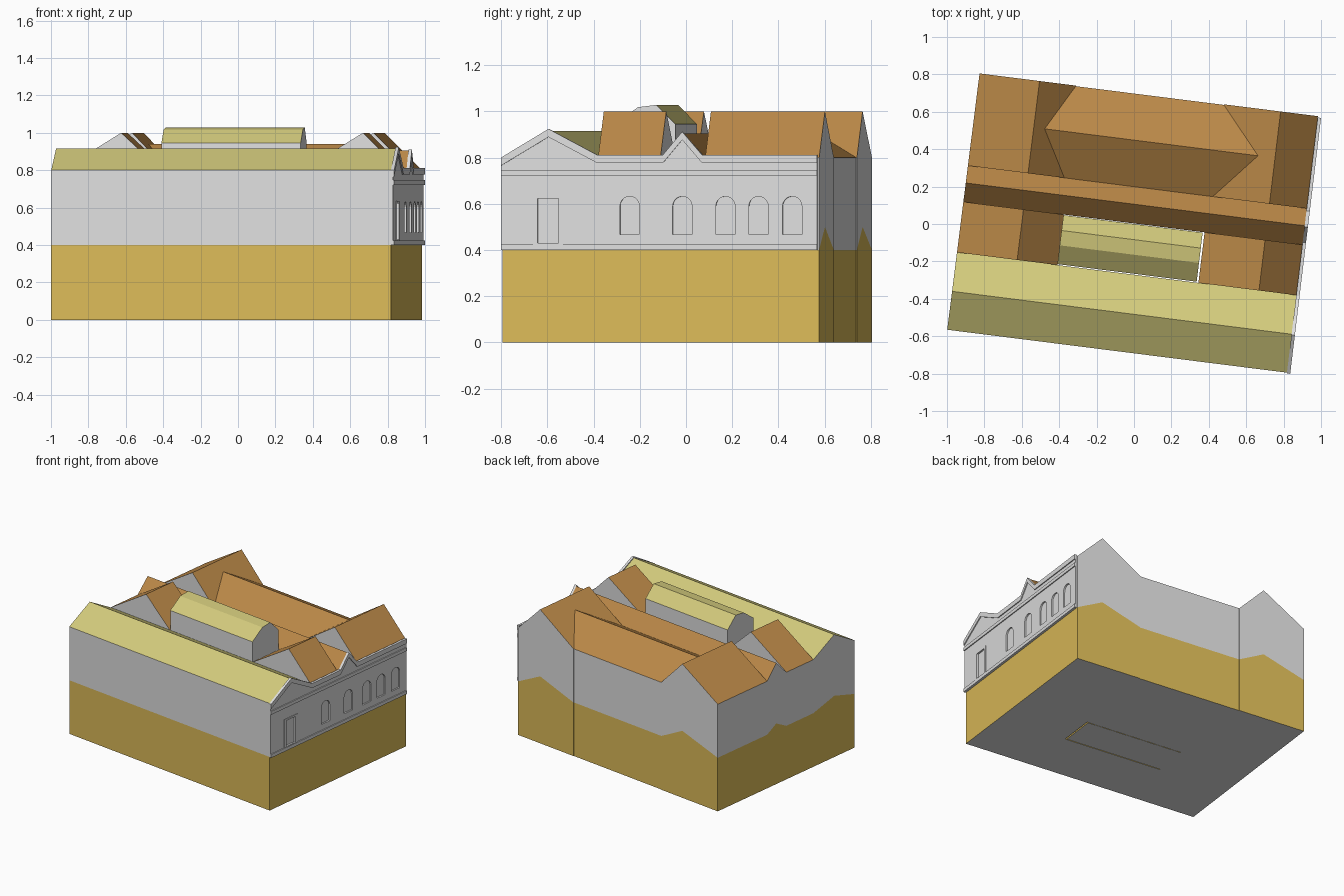
import bpy, math
from mathutils import Matrix, Vector

cube = bpy.data.objects.get("Cube")
if cube:
    bpy.data.objects.remove(cube, do_unlink=True)


def material(name, rgb):
    m = bpy.data.materials.new(name)
    m.use_nodes = True
    m.diffuse_color = (*rgb, 1)
    m.node_tree.nodes["Principled BSDF"].inputs["Base Color"].default_value = (*rgb, 1)
    return m


OCHRE = material("ochre base", (0.72, 0.50, 0.098))
WHITE = material("white wall", (0.74, 0.74, 0.74))
BROWN = material("brown roof", (0.50, 0.25, 0.065))
YELLOW = material("pale yellow roof", (0.66, 0.60, 0.205))

TURN = Matrix.Rotation(math.radians(-7.2), 3, 'Z')


def place(u, v, z):
    """Building axes (u along, v deep) to world, with the slightly skewed end."""
    return TURN @ Vector((u - 0.003 * v * (1 + u), v, z))


def add(name, mesh, mats):
    for m in mats:
        mesh.materials.append(m)
    ob = bpy.data.objects.new(name, mesh)
    bpy.context.collection.objects.link(ob)
    return ob


def section(name, profile, along_u, lo, hi, roof):
    """Roofed block: ochre lower half, white upper half, coloured roof."""
    n = len(profile)
    verts, faces, mats = [], [], []
    for end in (lo, hi):
        for level in (0, 0.5, 1):
            for a, z in profile:
                verts.append(place(end, a, z * level) if along_u else place(a, end, z * level))

    def vid(end, level, i):
        return (end * 3 + level) * n + i

    def face(ids, mat):
        faces.append(ids if along_u else ids[::-1])
        mats.append(mat)

    for i in range(n - 1):
        for level in (0, 1):
            for end in (0, 1):
                q = [vid(end, level, i), vid(end, level, i + 1),
                     vid(end, level + 1, i + 1), vid(end, level + 1, i)]
                face(q if end else q[::-1], level)
        face([vid(0, 2, i), vid(1, 2, i), vid(1, 2, i + 1), vid(0, 2, i + 1)], 2)
        face([vid(0, 0, i + 1), vid(1, 0, i + 1), vid(1, 0, i), vid(0, 0, i)], 1)
    for level in (0, 1):
        for i in (0, n - 1):
            q = [vid(0, level, i), vid(1, level, i), vid(1, level + 1, i), vid(0, level + 1, i)]
            face(q if i == 0 else q[::-1], level)
    mesh = bpy.data.meshes.new(name)
    mesh.from_pydata(verts, [], faces)
    mesh.polygons.foreach_set("material_index", mats)
    add(name, mesh, (OCHRE, WHITE, roof))


def plate(name, loops, u0, u1):
    """Flat plate on the gabled end; loops after the first are holes."""
    cu = bpy.data.curves.new(name, 'CURVE')
    cu.dimensions, cu.fill_mode, cu.extrude = '2D', 'BOTH', (u1 - u0) / 2
    for loop in loops:
        sp = cu.splines.new('POLY')
        sp.points.add(len(loop) - 1)
        for p, (v, z) in zip(sp.points, loop):
            p.co = (v, z, 0, 1)
        sp.use_cyclic_u = True
    tmp = bpy.data.objects.new(name + " outline", cu)
    bpy.context.collection.objects.link(tmp)
    deps = bpy.context.evaluated_depsgraph_get()
    mesh = bpy.data.meshes.new_from_object(tmp.evaluated_get(deps))
    bpy.data.objects.remove(tmp, do_unlink=True)
    for vert in mesh.vertices:
        v, z, u = vert.co
        vert.co = place(u + (u0 + u1) / 2, v, z)
    mesh.materials.clear()
    mesh.polygons.foreach_set("use_smooth", [False] * len(mesh.polygons))
    add(name, mesh, [WHITE])


def rect(v0, v1, z0, z1):
    return [(v0, z0), (v1, z0), (v1, z1), (v0, z1)]


def arch(v, half, z0, spring, steps=10):
    top = [(v + half * math.cos(math.pi * i / steps),
            spring + half * math.sin(math.pi * i / steps)) for i in range(steps + 1)]
    return [(v - half, z0), (v + half, z0)] + top


LEFT, RIGHT, EAVE = -0.92, 0.907, 0.8

# Long ranges with ridges running side to side
section("front_range", [(-0.686, EAVE), (-0.479, 0.915), (-0.269, EAVE)], True, LEFT, RIGHT, YELLOW)
section("cross_range", [(0.003, EAVE), (0.105, 0.905), (0.198, EAVE)], True, LEFT, RIGHT, BROWN)
section("back_hall", [(0.198, EAVE), (0.445, 0.94), (0.692, EAVE)], True, -0.59, 0.7, BROWN)

# Gabled wings with ridges running front to back
for row, lo, hi, inner in (("front", -0.269, 0.003, 0.38), ("back", 0.198, 0.695, 0.4)):
    section(row + "_left_wing", [(LEFT, EAVE), (-0.596, 1), (-inner, EAVE)], False, lo, hi, BROWN)
    section(row + "_right_wing", [(inner, EAVE), (0.706, 1), (RIGHT, EAVE)], False, lo, hi, BROWN)

# Raised lantern between the front wings
section("lantern", [(-0.264, 0.945), (-0.163, 1.018), (-0.083, 1.028), (0, 0.945)],
        True, -0.38, 0.37, YELLOW)

# Ornamental wall on the right end, with window and door openings
skyline = [(-0.69, 0.8), (-0.483, 0.924), (-0.272, 0.812), (0.016, 0.812),
           (0.1, 0.912), (0.186, 0.812), (0.688, 0.812)]
windows = [arch(v, 0.042, 0.468, 0.59) for v in (-0.13, 0.1, 0.288, 0.432, 0.579)]
doorway = rect(-0.53, -0.44, 0.43, 0.622)
outline = [(-0.69, 0.4), (0.688, 0.4)] + skyline[::-1]
WALL = RIGHT + 0.011
plate("end_wall", [outline, doorway] + windows, RIGHT, WALL)
plate("door", [doorway], RIGHT, RIGHT + 0.002)
plate("door_frame", [rect(-0.55, -0.42, 0.425, 0.636), doorway], WALL, WALL + 0.004)

# Mouldings across the end wall
lower = [(v, z - 0.035) for v, z in skyline]
plate("cornice", [lower + skyline[::-1]], RIGHT, RIGHT + 0.018)
plate("string_course", [rect(-0.69, 0.688, 0.722, 0.747)], RIGHT, RIGHT + 0.018)
plate("base_moulding", [rect(-0.69, 0.688, 0.4, 0.425)], RIGHT, RIGHT + 0.018)
